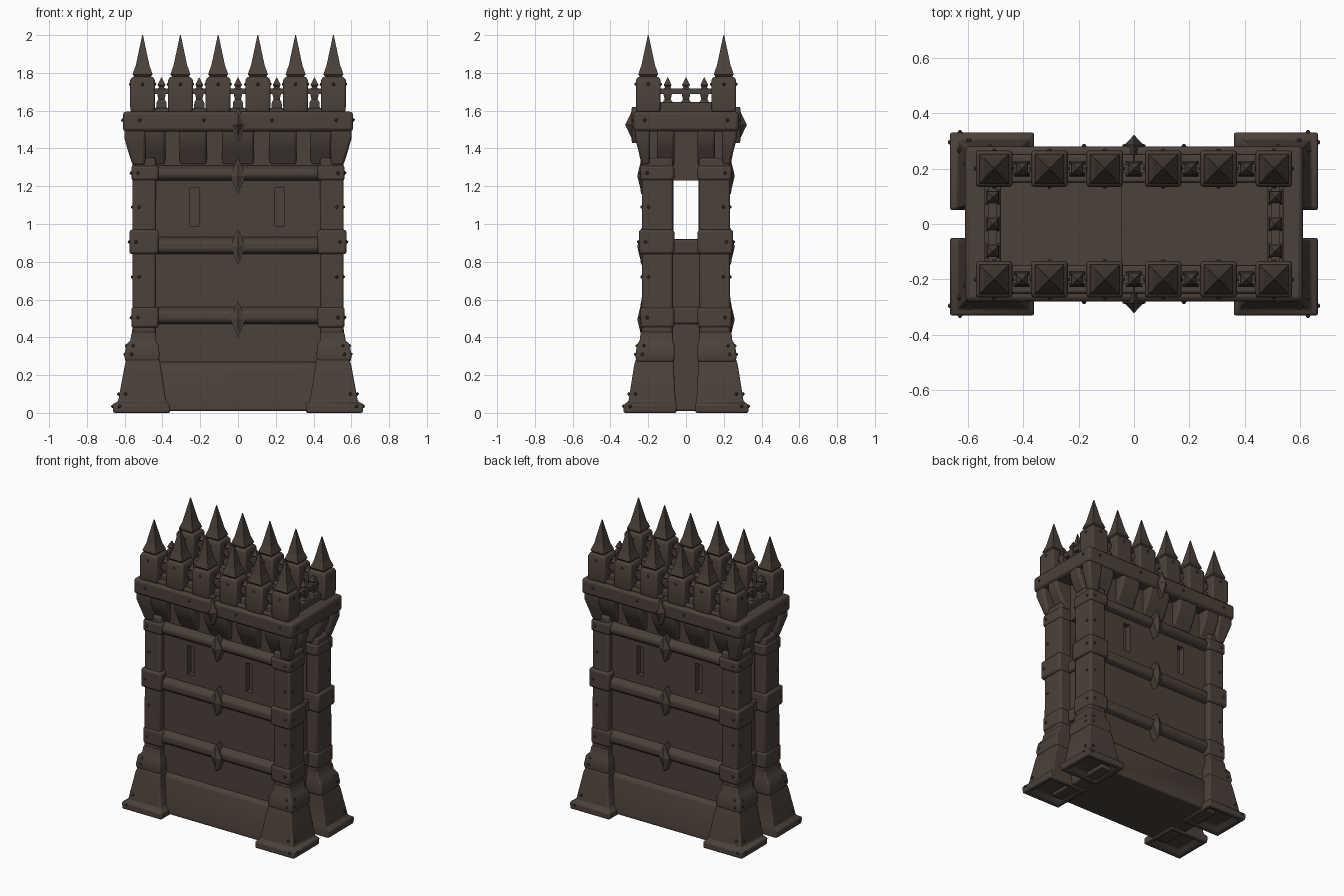
import bpy, bmesh, math
from mathutils import Vector

cube = bpy.data.objects.get("Cube")
if cube:
    bpy.data.objects.remove(cube, do_unlink=True)

stone = bpy.data.materials.new("dark brown stone")
stone.use_nodes = True
COLOUR = (0.07, 0.052, 0.042, 1)
stone.diffuse_color = COLOUR
bsdf = stone.node_tree.nodes["Principled BSDF"]
bsdf.inputs["Base Color"].default_value = COLOUR
bsdf.inputs["Roughness"].default_value = 0.9


def finish(name, bm, bevel=0.0):
    """Turn a bmesh into a stone object, with optional worn edges."""
    bmesh.ops.recalc_face_normals(bm, faces=bm.faces)
    mesh = bpy.data.meshes.new(name)
    bm.to_mesh(mesh)
    bm.free()
    mesh.materials.append(stone)
    ob = bpy.data.objects.new(name, mesh)
    bpy.context.collection.objects.link(ob)
    if bevel:
        mod = ob.modifiers.new("worn edges", "BEVEL")
        mod.width, mod.segments, mod.limit_method = bevel, 2, "ANGLE"
        mod.angle_limit = math.radians(40)
        bpy.context.view_layer.objects.active = ob
        ob.select_set(True)
        bpy.ops.object.shade_smooth_by_angle(angle=math.radians(50))
        ob.select_set(False)
    return ob


def loft(bm, rings, sx=1, sy=1):
    """Stack of rectangles (x0, x1, y0, y1, z), mirrored by sx and sy."""
    rows = []
    for x0, x1, y0, y1, z in rings:
        corners = ((x0, y0), (x1, y0), (x1, y1), (x0, y1))
        rows.append([bm.verts.new((sx * x, sy * y, z)) for x, y in corners])
    for a, b in zip(rows, rows[1:]):
        for i in range(4):
            j = (i + 1) % 4
            bm.faces.new((a[i], a[j], b[j], b[i]))
    bottom = bm.faces.new(rows[0])
    bm.faces.new(rows[-1])
    return bottom


def box(bm, x0, x1, y0, y1, z0, z1):
    loft(bm, [(x0, x1, y0, y1, z0), (x0, x1, y0, y1, z1)])


def tower(bm, x, y, profile):
    """Square tapering stack of (half width, z) about a vertical axis."""
    loft(bm, [(x - r, x + r, y - r, y + r, z) for r, z in profile])


def stud(bm, x, y, z):
    """Small faceted rivet head."""
    ball = bmesh.ops.create_icosphere(bm, subdivisions=1, radius=.01)
    bmesh.ops.translate(bm, verts=ball["verts"], vec=(x, y, z))


# Wall core, leaving a passage that runs from end to end
bm = bmesh.new()
box(bm, -.48, .48, -.19, .19, .02, .92)
box(bm, -.48, .48, -.19, .19, 1.23, 1.52)
finish("wall_core", bm)

# Passage walls with blind arrow slits in the outer faces
SLITS = (-.23, .22)
for name, sy in (("front", -1), ("back", 1)):
    bm = bmesh.new()
    def slab(x0, x1, a, b, z0, z1):
        box(bm, x0, x1, min(sy * a, sy * b), max(sy * a, sy * b), z0, z1)
    slab(-.48, .48, .065, .15, .92, 1.23)
    slab(-.48, .48, .15, .19, .92, .99)
    slab(-.48, .48, .15, .19, 1.19, 1.23)
    edges = [-.48] + [x + d for x in SLITS for d in (-.025, .025)] + [.48]
    for a, b in zip(edges[::2], edges[1::2]):
        slab(a, b, .15, .19, .99, 1.19)
    finish(name + "_passage_wall", bm)

# Sloping plinth
bm = bmesh.new()
loft(bm, [(-.48, .48, -.25, .25, .01), (-.48, .48, -.25, .25, .04),
          (-.48, .48, -.215, .215, .25), (-.48, .48, -.19, .19, .27)])
finish("plinth", bm, .01)

# Horizontal beams round the wall
for name, z0, z1 in (("lower", .47, .56), ("middle", .84, .93), ("upper", 1.23, 1.31)):
    bm = bmesh.new()
    for sy in (-1, 1):
        loft(bm, [(-.45, .45, .06, .205, z0), (-.45, .45, .06, .232, z0 + .02),
                  (-.45, .45, .06, .232, z1 - .025), (-.45, .45, .06, .195, z1)], 1, sy)
    if name != "upper":
        box(bm, -.50, .50, -.08, .08, z0, min(z1, .918))
    finish(name + "_beam", bm, .012)

# Corner buttresses: flared foot, collar, shaft, bands
FOOT = [(.36, .66, .05, .33, 0), (.36, .665, .05, .33, .045), (.38, .635, .055, .305, .06),
        (.41, .60, .065, .275, .25), (.415, .59, .067, .265, .285)]
COLLAR = [(.42, .595, .064, .263, .27), (.415, .602, .06, .268, .30),
          (.42, .592, .062, .26, .36), (.435, .57, .07, .245, .385), (.435, .562, .07, .24, .43)]
SHAFT = [(.435, .56, .07, .235, .37), (.435, .558, .07, .232, 1.35)]
BANDS = ((.45, .56, .565, .242), (.84, .97, .575, .25), (1.23, 1.31, .565, .242))
for xn, sx in (("left", 1), ("right", -1)):
    for yn, sy in (("front", -1), ("back", 1)):
        where = yn + "_" + xn
        bm = bmesh.new()
        bottom = loft(bm, FOOT, sx, sy)
        bmesh.ops.recalc_face_normals(bm, faces=bm.faces)
        for depth in (0, -.03):
            bmesh.ops.inset_region(bm, faces=[bottom], thickness=.04, depth=depth)
        finish(where + "_foot", bm, .008)
        bm = bmesh.new()
        loft(bm, COLLAR, sx, sy)
        finish(where + "_collar", bm, .008)
        bm = bmesh.new()
        loft(bm, SHAFT, sx, sy)
        finish(where + "_shaft", bm, .012)
        bm = bmesh.new()
        for z0, z1, x, y in BANDS:
            loft(bm, [(.42, x, .062, y, z0), (.42, x, .062, y, z1)], sx, sy)
        finish(where + "_bands", bm, .014)
        # Rivets near the outer corners
        bm = bmesh.new()
        spots = [(.663, .33, .035), (.631, .302, .10), (.598, .266, .31), (.59, .258, .355)]
        spots += [(x, y, (z0 + z1) / 2) for z0, z1, x, y in BANDS]
        spots += [(.558, .233, z) for z in (.72, 1.09)]
        for x, y, z in spots:
            stud(bm, sx * x, sy * (y - .035), z)
            stud(bm, sx * (x - .035), sy * y, z)
        finish(where + "_rivets", bm)


# Corbels carrying the platform
def corbel(bm, centre, along, out, half, start, reach):
    """Curved bracket bulging outwards from the wall."""
    profile = ((0, 1.31), (.1, 1.33), (.6, 1.39), (.95, 1.45), (1, 1.51))
    rows = []
    for t, z in profile:
        d = start + (reach - start) * t
        rows.append([bm.verts.new(along * (centre + s * half) + out * r + Vector((0, 0, z)))
                     for s, r in ((-1, start - .08), (1, start - .08), (1, d), (-1, d))])
    for a, b in zip(rows, rows[1:]):
        for i in range(4):
            bm.faces.new((a[i], a[(i + 1) % 4], b[(i + 1) % 4], b[i]))
    bm.faces.new(rows[0])
    bm.faces.new(rows[-1])


X, Y = Vector((1, 0, 0)), Vector((0, 1, 0))
bm = bmesh.new()
for s in (-1, 1):
    for c, half in ((0, .085), (.238, .073), (-.238, .073), (.44, .055), (-.44, .055)):
        corbel(bm, c, X, Y * s, half, .19, .265)
    for c in (-.108, .108):
        corbel(bm, c, Y, X * s, .046, .52, .60)
    for t in (-1, 1):
        loft(bm, [(.49, .558, .19, .235, 1.31), (.49, .58, .19, .25, 1.38),
                  (.49, .60, .19, .268, 1.45), (.49, .60, .19, .268, 1.51)], s, t)
finish("corbels", bm, .014)

# Platform and curbs
bm = bmesh.new()
box(bm, -.61, .61, -.28, .28, 1.49, 1.595)
finish("platform", bm, .018)
bm = bmesh.new()
for s in (-1, 1):
    loft(bm, [(-.55, .55, .15, .25, 1.58), (-.55, .55, .15, .25, 1.615)], 1, s)
    loft(bm, [(.48, .54, -.16, .16, 1.58), (.48, .54, -.16, .16, 1.645)], s, 1)
finish("parapet_curbs", bm, .008)
bm = bmesh.new()
box(bm, -.49, -.045, -.155, .155, 1.58, 1.605)
finish("raised_floor", bm)

# Merlons with spires
bm_block, bm_spire, bm_stud = bmesh.new(), bmesh.new(), bmesh.new()
for x in (-.505, -.305, -.105, .105, .305, .505):
    for y in (-.2, .2):
        tower(bm_block, x, y, ((.062, 1.59), (.066, 1.62), (.066, 1.76), (.056, 1.78)))
        tower(bm_spire, x, y, ((.04, 1.775), (.053, 1.792), (.047, 1.81), (.036, 1.84),
                               (.019, 1.92), (.002, 2.0)))
        for d in (-.064, .064):
            stud(bm_stud, x + d, y, 1.74)
            stud(bm_stud, x, y + d, 1.74)
finish("merlons", bm_block, .01)
finish("spires", bm_spire)
finish("merlon_studs", bm_stud)

# Pointed balusters and rails between the merlons
bm = bmesh.new()
POST = ((.03, 1.59), (.026, 1.645), (.016, 1.66), (.022, 1.685), (.022, 1.715),
        (.013, 1.725), (.021, 1.735), (.002, 1.775))
spots = [(x, s * .2) for x in (-.405, -.205, 0, .205, .405) for s in (-1, 1)]
spots += [(s * .51, y) for y in (-.097, 0, .097) for s in (-1, 1)]
for x, y in spots:
    tower(bm, x, y, POST)
for s in (-1, 1):
    box(bm, -.5, .5, s * .2 - .016, s * .2 + .016, 1.688, 1.717)
    box(bm, s * .51 - .016, s * .51 + .016, -.2, .2, 1.688, 1.717)
finish("balustrade", bm)

# Diamond bosses on the beams, each a thick plate with a raised centre
bm = bmesh.new()
for z, y, tip in ((.495, .232, .258), (.88, .232, .258), (1.255, .232, .258), (1.525, .28, .322)):
    for s in (-1, 1):
        rows = []
        for scale, d in ((1, y - .06), (1, y + .006), (.7, y + .01)):
            rows.append([bm.verts.new((dx * scale, s * d, z + dz * scale))
                         for dx, dz in ((.042, 0), (0, .095), (-.042, 0), (0, -.095))])
        peak = bm.verts.new((0, s * tip, z))
        bm.faces.new(rows[0])
        for i in range(4):
            j = (i + 1) % 4
            for a, b in zip(rows, rows[1:]):
                bm.faces.new((a[i], a[j], b[j], b[i]))
            bm.faces.new((rows[-1][i], rows[-1][j], peak))
finish("diamond_bosses", bm)

# Platform rivets
bm = bmesh.new()
for s in (-1, 1):
    for x in (-.52, -.18, .18, .52):
        stud(bm, x, s * .28, 1.55)
    for y in (-.22, .22):
        stud(bm, s * .61, y, 1.55)
finish("platform_rivets", bm)
